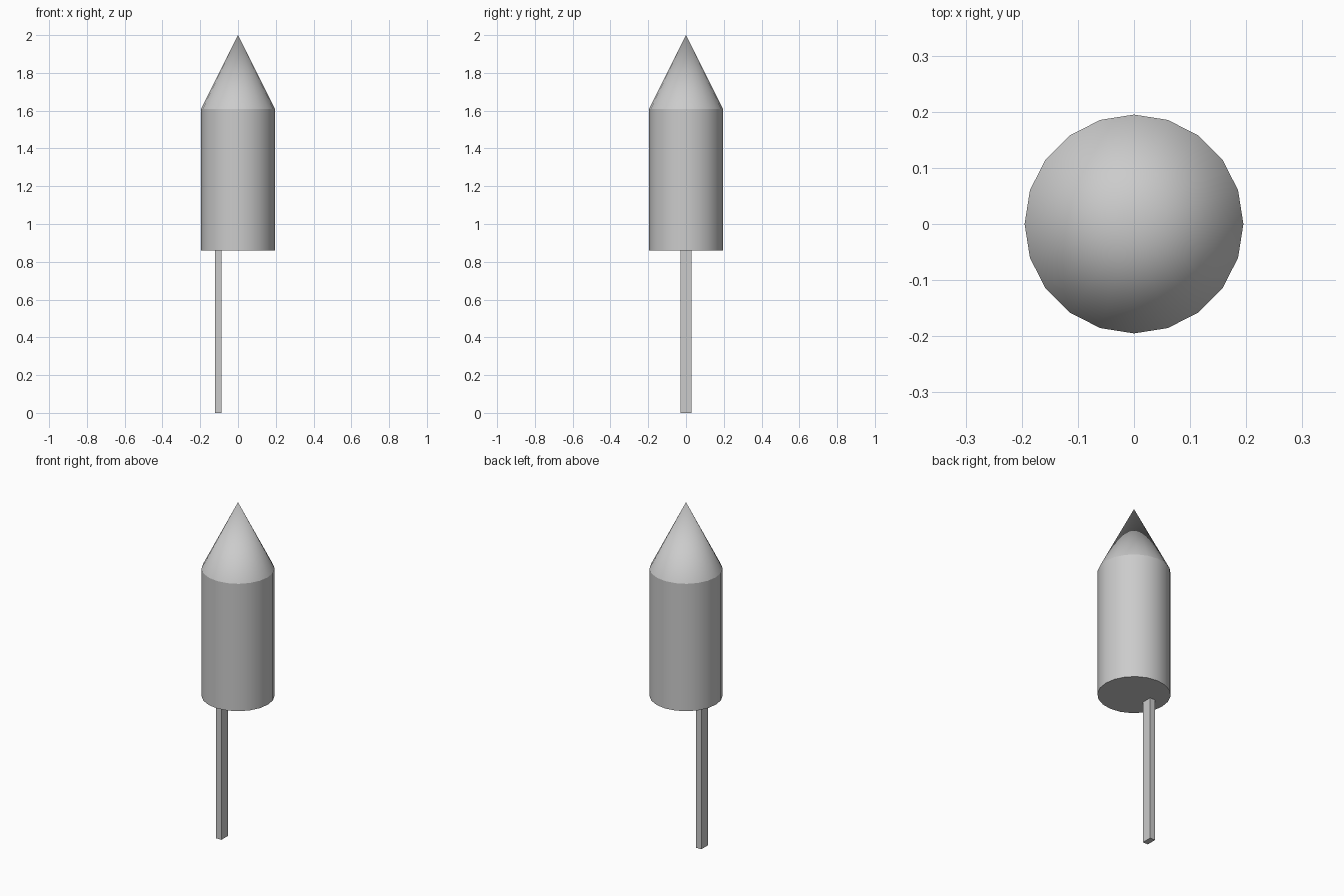
import bpy
from math import radians

if "Cube" in bpy.data.objects:
    bpy.data.objects.remove(bpy.data.objects["Cube"])

SIDES = 20
RADIUS = 0.195
BODY_BOTTOM, BODY_TOP, TIP = 0.86, 1.61, 2.0


def finish(name, smooth=False):
    obj = bpy.context.object
    obj.name = name
    if smooth:
        bpy.ops.object.shade_smooth_by_angle(angle=radians(25))
    return obj


# Powder tube with a closed base
bpy.ops.mesh.primitive_cylinder_add(
    vertices=SIDES, radius=RADIUS, depth=BODY_TOP - BODY_BOTTOM,
    location=(0, 0, (BODY_BOTTOM + BODY_TOP) / 2))
finish("body_tube", smooth=True)

# Pointed cap
bpy.ops.mesh.primitive_cone_add(
    vertices=SIDES, radius1=RADIUS, radius2=0, depth=TIP - BODY_TOP,
    location=(0, 0, (BODY_TOP + TIP) / 2))
finish("nose_cone", smooth=True)

# Flat guide stick, set off to the left under the tube
bpy.ops.mesh.primitive_cube_add(size=1, location=(-0.104, 0, BODY_BOTTOM / 2))
stick = finish("guide_stick")
stick.scale = (0.034, 0.06, BODY_BOTTOM)
bpy.ops.object.transform_apply(location=False, rotation=False, scale=True)
